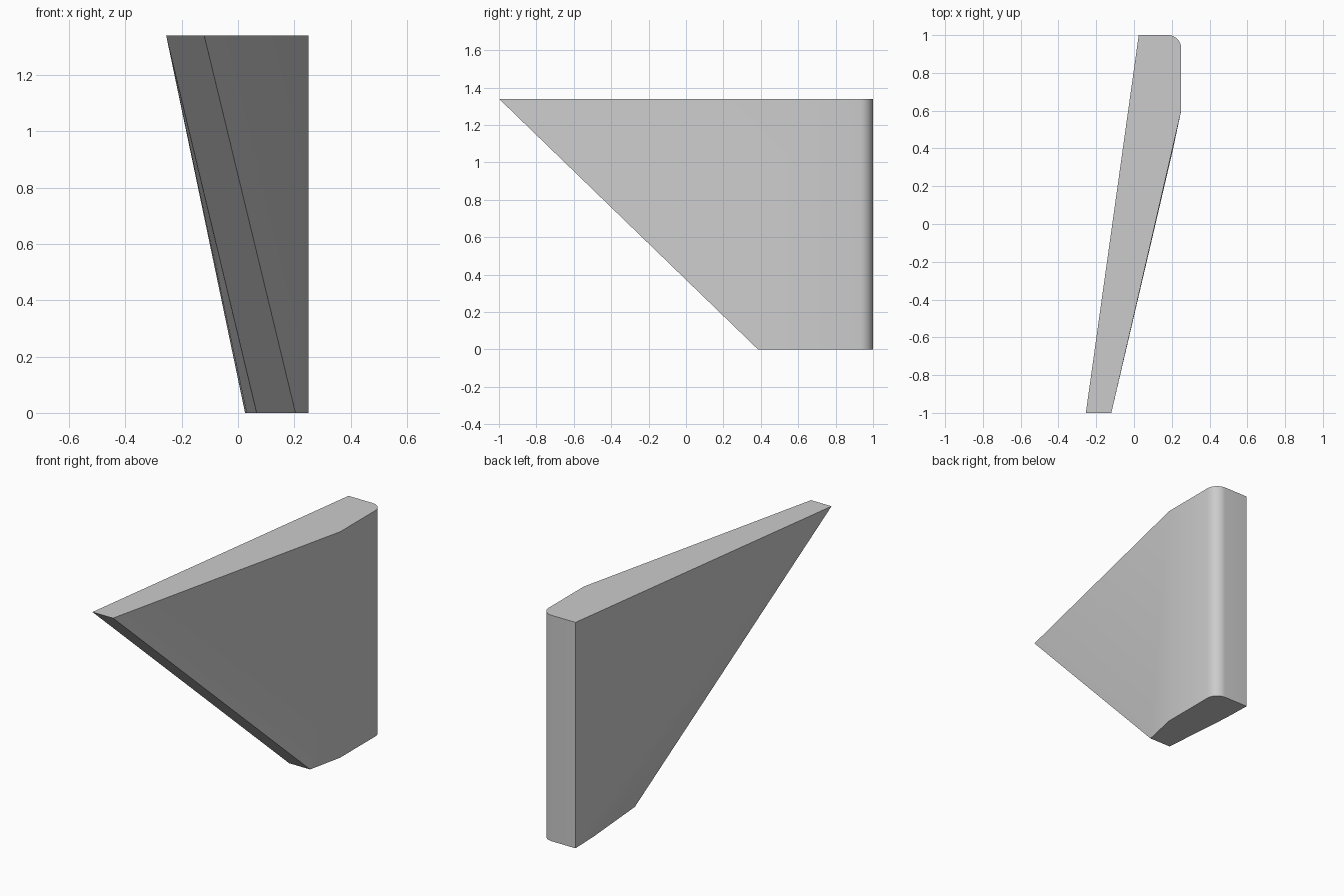
import bpy, bmesh, math

cube = bpy.data.objects.get("Cube")
if cube:
    bpy.data.objects.remove(cube, do_unlink=True)

HEIGHT = 1.34
RADIUS = 0.07

# One plain grey
grey = bpy.data.materials.new("plain_grey")
grey.use_nodes = True
colour = (0.6, 0.6, 0.6, 1)
grey.diffuse_color = colour
grey.node_tree.nodes["Principled BSDF"].inputs["Base Color"].default_value = colour

# Shared back outline: square inner corner, rounded outer corner, outer bend
back = [(0.025, 1.0)]
for i in range(9):
    a = math.pi / 2 * (1 - i / 8)
    back.append((0.25 - RADIUS + RADIUS * math.cos(a), 1 - RADIUS + RADIUS * math.sin(a)))
back.append((0.25, 0.6))

# Long top outline, short bottom outline with a slight inner bend
top_outline = back + [(-0.12, -1.0), (-0.255, -1.0)]
bottom_outline = back + [(0.204, 0.385), (0.066, 0.385), (0.031, 0.82)]

bm = bmesh.new()
top = [bm.verts.new((x, y, HEIGHT)) for x, y in top_outline]
bottom = [bm.verts.new((x, y, 0)) for x, y in bottom_outline]
bm.faces.new(top)
bm.faces.new(bottom)

# Back, rounded corner, outer side and sloping front edge
for i in range(len(top) - 1):
    bm.faces.new((top[i], top[i + 1], bottom[i + 1], bottom[i]))

# Twisted inner side, fanned from the front tip
tip = top[-1]
for a, b in ((top[0], bottom[0]), (bottom[0], bottom[-1]), (bottom[-1], bottom[-2])):
    bm.faces.new((tip, a, b))

bmesh.ops.recalc_face_normals(bm, faces=bm.faces)
mesh = bpy.data.meshes.new("fin")
bm.to_mesh(mesh)
bm.free()
mesh.materials.append(grey)
fin = bpy.data.objects.new("fin", mesh)
bpy.context.collection.objects.link(fin)

# Smooth sides with crisp outline edges
bpy.ops.object.select_all(action="DESELECT")
fin.select_set(True)
bpy.context.view_layer.objects.active = fin
bpy.ops.object.shade_smooth_by_angle(angle=math.radians(30))
